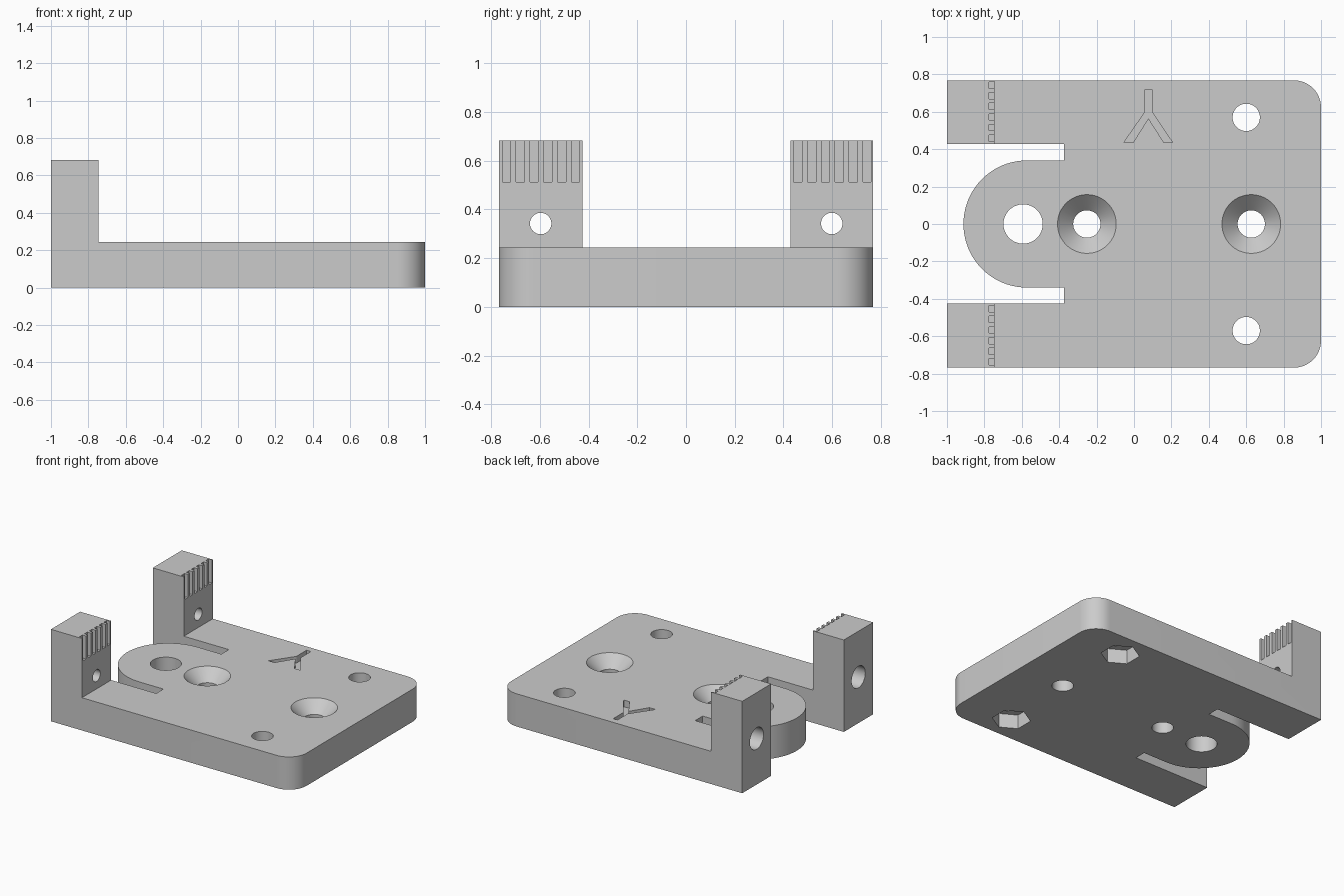
import bpy, bmesh, math
from mathutils import Matrix

if "Cube" in bpy.data.objects:
    bpy.data.objects.remove(bpy.data.objects["Cube"])

T = 0.243        # plate thickness
POST_TOP = 0.683
POST_X = -0.745  # inner face of the posts
W = 0.768        # half width

grey = bpy.data.materials.new("grey plastic")
grey.diffuse_color = (0.6, 0.6, 0.6, 1)
grey.use_nodes = True
grey.node_tree.nodes["Principled BSDF"].inputs["Base Color"].default_value = grey.diffuse_color


def finish(bm, name):
    bmesh.ops.recalc_face_normals(bm, faces=bm.faces)
    me = bpy.data.meshes.new(name)
    bm.to_mesh(me)
    bm.free()
    ob = bpy.data.objects.new(name, me)
    me.materials.append(grey)
    bpy.context.collection.objects.link(ob)
    return ob


def prism(name, pts, z0, z1):
    """Extrude a flat outline from z0 to z1."""
    bm = bmesh.new()
    f = bm.faces.new([bm.verts.new((x, y, z0)) for x, y in pts])
    top = bmesh.ops.extrude_face_region(bm, geom=[f])["geom"]
    bmesh.ops.translate(bm, vec=(0, 0, z1 - z0),
                        verts=[v for v in top if isinstance(v, bmesh.types.BMVert)])
    return finish(bm, name)


def box(name, x0, x1, y0, y1, z0, z1):
    return prism(name, [(x0, y0), (x1, y0), (x1, y1), (x0, y1)], z0, z1)


def arc(cx, cy, r, a0, a1, n):
    return [(cx + r * math.cos(math.radians(a0 + (a1 - a0) * i / n)),
             cy + r * math.sin(math.radians(a0 + (a1 - a0) * i / n))) for i in range(n + 1)]


def drill(name, x, y, z0, z1, r0, r1=None, n=48, turn=0):
    """Round, conical or hexagonal cutter standing along z."""
    bm = bmesh.new()
    m = Matrix.Translation((x, y, (z0 + z1) / 2)) @ Matrix.Rotation(math.radians(turn), 4, 'Z')
    bmesh.ops.create_cone(bm, cap_ends=True, segments=n, radius1=r0,
                          radius2=r0 if r1 is None else r1, depth=z1 - z0, matrix=m)
    return finish(bm, name)


def drill_x(name, x0, x1, y, z, r, n=40):
    """Round cutter lying along x."""
    bm = bmesh.new()
    m = Matrix.Translation(((x0 + x1) / 2, y, z)) @ Matrix.Rotation(math.pi / 2, 4, 'Y')
    bmesh.ops.create_cone(bm, cap_ends=True, segments=n, radius1=r, radius2=r,
                          depth=x1 - x0, matrix=m)
    return finish(bm, name)


def combine(target, tool, op='DIFFERENCE'):
    mod = target.modifiers.new("bool", 'BOOLEAN')
    mod.operation, mod.solver, mod.object = op, 'EXACT', tool
    bpy.context.view_layer.objects.active = target
    bpy.ops.object.modifier_apply(modifier=mod.name)
    bpy.data.objects.remove(tool)


# Plate with two rounded corners, two slots and a round tongue
R = 0.145
outline = [(-1, -W)] + arc(1 - R, -W + R, R, -90, 0, 14) + arc(1 - R, W - R, R, 0, 90, 14)
outline += [(-1, W), (-1, 0.428), (-0.375, 0.428), (-0.375, 0.34)]
outline += arc(-0.572, 0, 0.34, 90, 270, 40)
outline += [(-0.375, -0.34), (-0.375, -0.425), (-1, -0.425)]
bracket = prism("bracket", outline, 0, T)

for side, (y0, y1) in {"front": (-W, -0.425), "back": (0.428, W)}.items():
    yc = (y0 + y1) / 2
    # Upright post
    combine(bracket, box(side + "_post", -1, POST_X, y0, y1, T / 2, POST_TOP), 'UNION')
    # Screw hole, wider at the outer face
    combine(bracket, drill_x("post_hole", -1.1, -0.6, yc, 0.342, 0.044))
    combine(bracket, drill_x("post_counterbore", -1.1, -0.88, yc, 0.342, 0.08))
    # Grip grooves
    for i in range(6):
        g = y0 + 0.014 + i * 0.0567
        combine(bracket, box("groove", POST_X - 0.029, -0.7, g, g + 0.034, 0.512, 0.8))
    # Bolt hole with hexagonal nut pocket underneath
    by = math.copysign(0.57, yc)
    combine(bracket, drill("bolt_hole", 0.6, by, -0.1, 0.4, 0.073))
    combine(bracket, drill("nut_pocket", 0.6, by, -0.1, 0.105, 0.131, n=6, turn=0))

# Countersunk holes on the centre line (cone runs past the top surface)
for x in (-0.252, 0.627):
    combine(bracket, drill("screw_hole", x, 0, -0.1, 0.4, 0.073, n=64))
    combine(bracket, drill("countersink", x, 0, T - 0.084, T + 0.02, 0.073, 0.177, n=64))

# Plain hole in the tongue
combine(bracket, drill("tongue_hole", -0.593, 0, -0.1, 0.4, 0.105, n=64))

# Engraved forked mark
mark = [(0.06, 0.72), (0.095, 0.72), (0.095, 0.6), (0.207, 0.435), (0.16, 0.435),
        (0.077, 0.565), (-0.005, 0.435), (-0.055, 0.435), (0.06, 0.6)]
combine(bracket, prism("fork_mark", mark, T - 0.05, T + 0.1))

# Smooth the round walls, keep the edges sharp
bpy.ops.object.select_all(action='DESELECT')
bracket.select_set(True)
bpy.context.view_layer.objects.active = bracket
bpy.ops.object.shade_smooth_by_angle(angle=math.radians(30))
